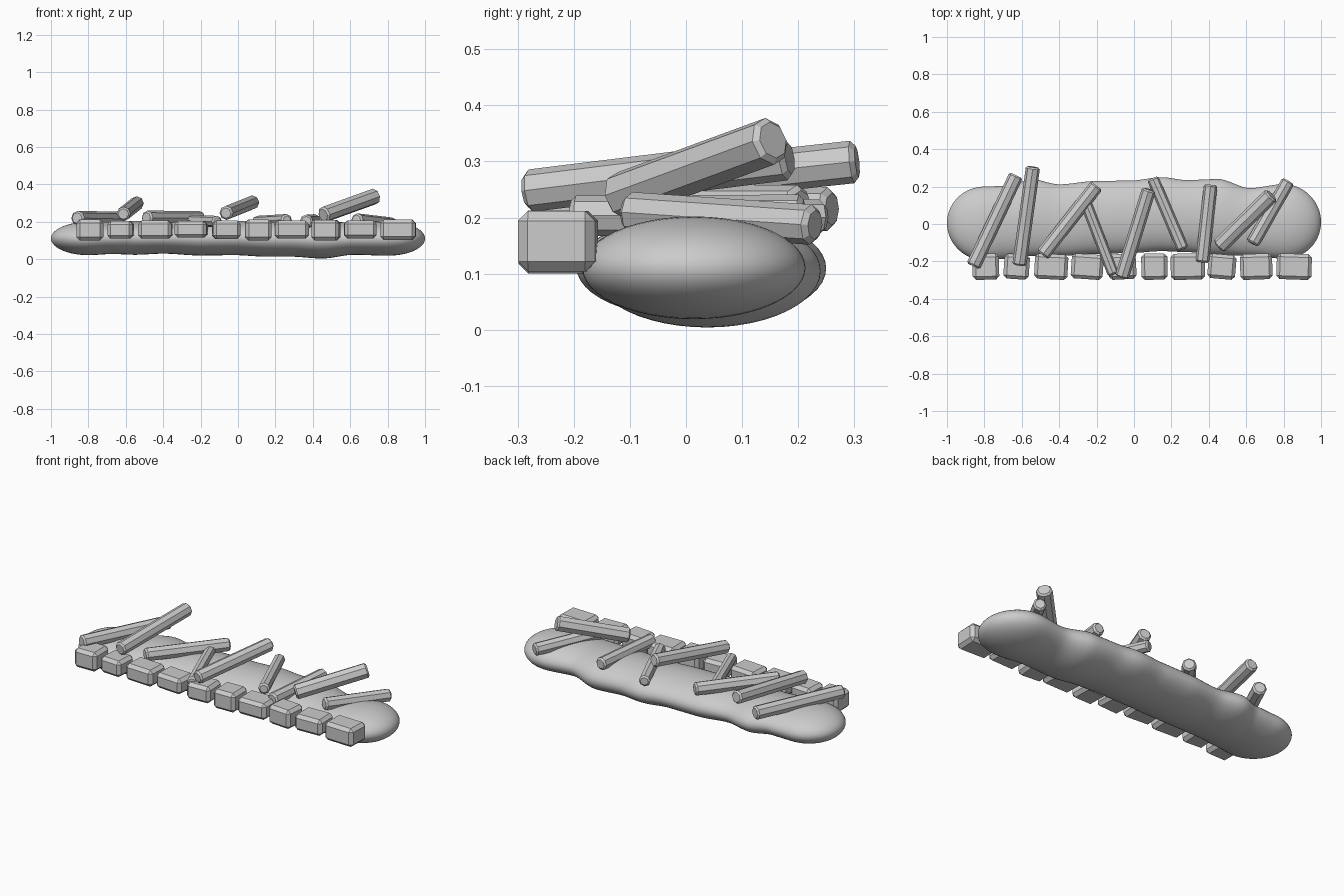
import bpy, bmesh, math
from mathutils import Vector

if "Cube" in bpy.data.objects:
    bpy.data.objects.remove(bpy.data.objects["Cube"])


def add_mesh(name, bm):
    bmesh.ops.recalc_face_normals(bm, faces=bm.faces)
    me = bpy.data.meshes.new(name)
    bm.to_mesh(me)
    bm.free()
    ob = bpy.data.objects.new(name, me)
    bpy.context.collection.objects.link(ob)
    return ob


def chamfer(bm, edges, width):
    bmesh.ops.bevel(bm, geom=edges, offset=width, offset_type='OFFSET',
                    segments=1, profile=0.5, affect='EDGES')


# Mound: x, y min, y max, z min, z max
stations = [
    (-1.00, -.19, .20, .022, .200), (-.80, -.195, .20, .022, .200),
    (-.67, -.185, .205, .028, .200), (-.55, -.17, .24, .024, .205),
    (-.40, -.17, .212, .030, .200), (-.20, -.16, .230, .020, .205),
    (-.02, -.155, .232, .022, .205), (.15, -.145, .25, .014, .205),
    (.28, -.15, .235, .014, .205), (.45, -.165, .24, .004, .205),
    (.62, -.17, .192, .024, .195), (.80, -.185, .213, .019, .202),
    (1.00, -.19, .21, .019, .202)]


def sample(x):
    for a, b in zip(stations, stations[1:]):
        if x <= b[0]:
            t = (x - a[0]) / (b[0] - a[0])
            t = t * t * (3 - 2 * t)
            return [p + (q - p) * t for p, q in zip(a[1:], b[1:])]
    return stations[-1][1:]


CAP, SIDES = 0.20, 48
xs = [-1 + CAP * (1 - math.cos(math.radians(a))) for a in range(6, 90, 6)]
xs = xs + [-0.8 + 0.02 * i for i in range(81)] + [-x for x in reversed(xs)]
bm = bmesh.new()
rings = []
for x in xs:
    y0, y1, z0, z1 = sample(x)
    d = max(0, abs(x) - (1 - CAP)) / CAP
    s = math.sqrt(max(0, 1 - d * d))
    ring = []
    for i in range(SIDES):
        a = math.tau * i / SIDES
        ring.append(bm.verts.new((x, (y0 + y1) / 2 + s * (y1 - y0) / 2 * math.cos(a),
                                  (z0 + z1) / 2 + s * (z1 - z0) / 2 * math.sin(a))))
    rings.append(ring)
for r, q in zip(rings, rings[1:]):
    for i in range(SIDES):
        j = (i + 1) % SIDES
        bm.faces.new((r[i], r[j], q[j], q[i]))
for ring, x in ((rings[0], -1), (rings[-1], 1)):
    y0, y1, z0, z1 = sample(x)
    tip = bm.verts.new((x, (y0 + y1) / 2, (z0 + z1) / 2))
    for i in range(SIDES):
        bm.faces.new((ring[i], ring[(i + 1) % SIDES], tip))
mound = add_mesh("mound", bm)
for p in mound.data.polygons:
    p.use_smooth = True

# Row of chamfered stones: x min, x max, z min, z max, turn in degrees
stones = [
    (-.865, -.72, .10, .212, 1), (-.70, -.555, .11, .205, -4),
    (-.535, -.35, .11, .207, -3), (-.34, -.16, .115, .205, -4),
    (-.14, .015, .108, .206, 3), (.038, .18, .10, .213, 1),
    (.195, .38, .11, .206, 1), (.39, .55, .10, .211, -5),
    (.565, .742, .112, .207, 2), (.76, .952, .104, .212, -2)]
for n, (x0, x1, z0, z1, turn) in enumerate(stones, 1):
    bm = bmesh.new()
    bmesh.ops.create_cube(bm, size=1)
    a = abs(math.radians(turn))
    bmesh.ops.scale(bm, verts=bm.verts, vec=(x1 - x0 - .13 * a, .142 - .12 * a, z1 - z0))
    chamfer(bm, bm.edges[:], 0.018)
    ob = add_mesh(f"stone_{n}", bm)
    ob.location = ((x0 + x1) / 2, -.228, (z0 + z1) / 2)
    ob.rotation_euler.z = math.radians(turn)

# Scattered eight-sided sticks: start, end, radius
sticks = [
    ((-.86, -.225, .22), (-.63, .26, .215), .039),
    ((-.613, -.22, .242), (-.54, .305, .30), .038),
    ((-.49, -.165, .222), (-.20, .205, .220), .038),
    ((-.26, .12, .207), (-.11, -.27, .202), .030),
    ((-.065, -.285, .247), (.08, .185, .305), .038),
    ((.10, .245, .200), (.262, -.135, .210), .032),
    ((.365, -.205, .203), (.41, .21, .205), .036),
    ((.455, -.12, .237), (.735, .155, .338), .043),
    ((.633, -.105, .210), (.825, .23, .187), .036)]
for n, (p, q, r) in enumerate(sticks, 1):
    p, q = Vector(p), Vector(q)
    bm = bmesh.new()
    bmesh.ops.create_cone(bm, cap_ends=True, segments=8, radius1=r, radius2=r,
                          depth=(q - p).length)
    rim = [e for e in bm.edges if abs(e.verts[0].co.z - e.verts[1].co.z) < 1e-5]
    chamfer(bm, rim, 0.009)
    ob = add_mesh(f"stick_{n}", bm)
    ob.location = (p + q) / 2
    ob.rotation_euler = (q - p).to_track_quat('Z', 'Y').to_euler()
